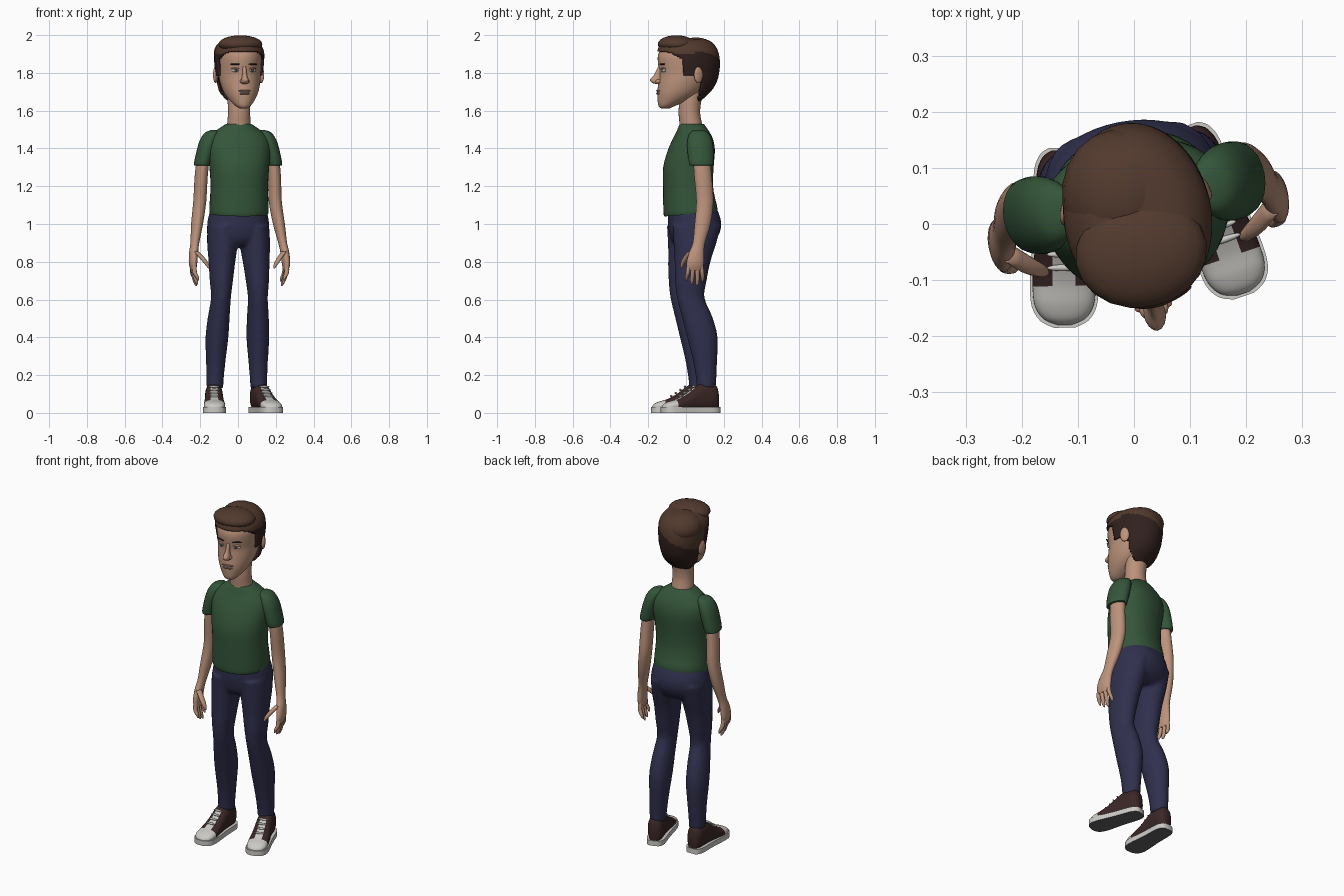
import bpy, bmesh, math
from mathutils import Matrix, Vector

if "Cube" in bpy.data.objects:
    bpy.data.objects.remove(bpy.data.objects["Cube"])

COLORS = {
    "skin": (0.50, 0.29, 0.20), "shirt_green": (0.035, 0.092, 0.042), "denim_navy": (0.029, 0.029, 0.075),
    "hair_brown": (0.085, 0.042, 0.027), "hair_dark": (0.030, 0.015, 0.013), "shoe_brown": (0.042, 0.020, 0.019),
    "off_white": (0.60, 0.59, 0.56), "sole_grey": (0.12, 0.12, 0.12), "iris_green": (0.05, 0.07, 0.05),
    "lip_rose": (0.30, 0.13, 0.10)}
MATS = {}
for key, c in COLORS.items():
    MATS[key] = bpy.data.materials.new(key)
    MATS[key].diffuse_color = (*c, 1)

# The whole figure is turned slightly about its vertical axis
TURN = Matrix.Translation((0, .05, 0)) @ Matrix.Rotation(math.radians(10), 4, 'Z') @ Matrix.Translation((0, -.05, 0))


def finish(name, bm, mats, rule=None, angle=50):
    bmesh.ops.recalc_face_normals(bm, faces=bm.faces)
    bm.normal_update()
    for f in bm.faces:
        f.smooth = True
        if rule:
            f.material_index = rule(f.calc_center_median(), f.normal)
    me = bpy.data.meshes.new(name)
    bm.to_mesh(me)
    bm.free()
    for m in mats:
        me.materials.append(MATS[m])
    me.set_sharp_from_angle(angle=math.radians(angle))
    me.transform(TURN)
    ob = bpy.data.objects.new(name, me)
    bpy.context.scene.collection.objects.link(ob)
    return ob


def spline(rings, sub):
    """Catmull-Rom through ring parameters."""
    out = []
    for i in range(len(rings) - 1):
        a, b = rings[max(i - 1, 0)], rings[i]
        c, d = rings[i + 1], rings[min(i + 2, len(rings) - 1)]
        for k in range(sub):
            t = k / sub
            out.append([.5 * (2 * q + (r - p) * t + (2 * p - 5 * q + 4 * r - s) * t * t
                              + (3 * q - p - 3 * r + s) * t ** 3) for p, q, r, s in zip(a, b, c, d)])
    return out + [list(rings[-1])]


def loft(bm, rings, sides=24, axis='z', p=1.0, sub=3, cap=True):
    """Rings are (x, y, z, radius_a, radius_b), across the given axis."""
    rows = []
    for x, y, z, ra, rb in spline(rings, sub):
        row = []
        for i in range(sides):
            t = 2 * math.pi * i / sides
            u = math.copysign(abs(math.cos(t)) ** p, math.cos(t)) * max(ra, .001)
            v = math.copysign(abs(math.sin(t)) ** p, math.sin(t)) * max(rb, .001)
            row.append(bm.verts.new((x + u, y + v, z) if axis == 'z' else (x + u, y, z + v)))
        rows.append(row)
    for a, b in zip(rows, rows[1:]):
        for i in range(sides):
            j = (i + 1) % sides
            bm.faces.new((a[i], a[j], b[j], b[i]))
    if cap:
        bm.faces.new(rows[0])
        bm.faces.new(rows[-1])


def part(name, rings, mat, side=1, **kw):
    bm = bmesh.new()
    loft(bm, [(side * r[0], *r[1:]) for r in rings], **kw)
    return finish(name, bm, [mat])


def blob(name, loc, size, mat, rot=0):
    bm = bmesh.new()
    bmesh.ops.create_uvsphere(bm, u_segments=20, v_segments=12, radius=1, matrix=Matrix.Translation(loc)
                              @ Matrix.Rotation(rot, 4, 'Z') @ Matrix.Diagonal((*size, 1)))
    return finish(name, bm, [mat])


def profile(rows):
    """(z, front_y, back_y, half_width) -> rings."""
    return [(0, (f + b) / 2, z, w, (b - f) / 2) for z, f, b, w in rows]


# Head, neck, nose
part("head", profile([(1.612, -.135, -.09, .018), (1.625, -.148, -.06, .040), (1.66, -.153, .02, .070),
                      (1.70, -.154, .08, .092), (1.75, -.148, .12, .106), (1.80, -.143, .15, .112),
                      (1.85, -.150, .16, .115), (1.90, -.148, .155, .113), (1.95, -.11, .12, .085),
                      (1.965, -.03, .04, .02)]), "skin", sides=40)
part("neck", [(0, .03, 1.47, .066, .066), (0, .025, 1.53, .062, .060), (0, .017, 1.60, .059, .057),
              (0, .03, 1.70, .062, .06)], "skin")
part("nose", [(0, -.138, 1.835, .010, .012), (0, -.150, 1.79, .012, .022), (0, -.160, 1.765, .019, .034),
              (0, -.156, 1.748, .020, .028), (0, -.146, 1.740, .010, .012)], "skin", sides=16)

# Hair shell: trimmed along the hairline, split into a lighter top and darker sides
bm = bmesh.new()
loft(bm, profile([(1.65, -.08, .075, .080), (1.70, -.10, .13, .106), (1.75, -.13, .162, .118),
                  (1.80, -.14, .176, .124), (1.86, -.15, .180, .131), (1.92, -.152, .168, .128),
                  (1.96, -.13, .14, .100), (1.978, -.09, .10, .06), (1.982, .0, .02, .01)]), sides=72, sub=8)


def hair_kept(c):
    if c.z > 1.915:
        return True
    if c.z > 1.87:
        return c.y > -.04 - (c.z - 1.87) * 1.8
    if c.z > 1.785:
        return c.y > -.04
    return c.y > .06


bmesh.ops.delete(bm, geom=[f for f in bm.faces if not hair_kept(f.calc_center_median())], context='FACES')
ob = finish("hair", bm, ["hair_dark", "hair_brown"],
            lambda c, n: int(c.z > (1.90 if c.y < .03 else 1.85 + .5 * c.x)))
mod = ob.modifiers.new("thickness", 'SOLIDIFY')
mod.thickness, mod.offset = .012, -1
blob("hair_quiff", (-.005, -.052, 1.952), (.118, .098, .047), "hair_brown")
blob("hair_crown", (-.02, .055, 1.905), (.108, .118, .083), "hair_brown")

# Face details and ears
for s, tag in ((1, "left"), (-1, "right")):
    blob(f"eye_{tag}", (s * .046, -.130, 1.813), (.019, .008, .0095), "off_white", s * .3)
    blob(f"iris_{tag}", (s * .045, -.1365, 1.813), (.0085, .004, .0085), "iris_green", s * .3)
    blob(f"upper_lid_{tag}", (s * .046, -.132, 1.823), (.022, .009, .0045), "skin", s * .3)
    blob(f"eyebrow_{tag}", (s * .048, -.136, 1.846), (.027, .006, .0045), "hair_dark", s * .38)
    blob(f"nostril_wing_{tag}", (s * .016, -.153, 1.755), (.010, .016, .010), "skin")
    blob(f"ear_{tag}", (s * .122, .045, 1.79), (.012, .027, .044), "skin", s * .4)
blob("upper_lip", (0, -.150, 1.705), (.034, .010, .005), "lip_rose")
blob("teeth", (0, -.149, 1.698), (.026, .009, .005), "off_white")
blob("lower_lip", (0, -.150, 1.690), (.028, .010, .006), "lip_rose")

# Shirt body with a slanted hem
bm = bmesh.new()
loft(bm, [(0, .025, 1.055, .148, .132), (0, .024, 1.06, .156, .141), (0, .018, 1.12, .155, .138),
          (0, .010, 1.2, .152, .131), (0, .012, 1.3, .158, .132), (0, .028, 1.39, .168, .122),
          (0, .036, 1.45, .160, .103), (0, .036, 1.49, .125, .084), (0, .032, 1.518, .085, .070),
          (0, .030, 1.53, .066, .062)], sides=40, p=.92)
for v in bm.verts:
    if v.co.z < 1.12:
        v.co.z += (v.co.y - .02) * .1
finish("shirt", bm, ["shirt_green"])

for s, tag in ((1, "left"), (-1, "right")):
    # Sleeve and arm
    part(f"sleeve_{tag}", [(.128, .045, 1.498, .012, .02), (.140, .045, 1.485, .036, .048),
                           (.158, .045, 1.445, .046, .066), (.175, .046, 1.39, .046, .070),
                           (.192, .048, 1.32, .044, .066), (.193, .048, 1.31, .038, .058)], "shirt_green", s)
    part(f"arm_{tag}", [(.186, .05, 1.36, .034, .046), (.197, .056, 1.25, .034, .047), (.203, .065, 1.12, .034, .046),
                        (.220, .050, 1.00, .031, .043), (.236, .027, .90, .023, .033), (.245, .013, .85, .023, .040),
                        (.250, .004, .79, .021, .047), (.248, .002, .755, .013, .040)], "skin", s)
    # Four fingers and a thumb
    for i in range(4):
        y, tip = -.030 + .022 * i, (.70, .68, .672, .695)[i]
        part(f"finger_{i + 1}_{tag}", [(.248, y, .79, .012, .011), (.248, y * 1.15, .745, .012, .0115),
                                       (.236, y * 1.3, tip + .02, .010, .010), (.229, y * 1.3, tip, .004, .004)],
             "skin", s, sides=10)
    part(f"thumb_{tag}", [(.238, -.012, .855, .014, .018), (.212, -.035, .825, .015, .017),
                          (.187, -.052, .79, .012, .012), (.176, -.058, .765, .004, .004)], "skin", s, sides=12)

# Trousers: hips and both legs fused into one smooth surface
bm = bmesh.new()
loft(bm, [(0, .030, 1.10, .140, .122), (0, .042, 1.04, .158, .136), (0, .046, .98, .165, .138),
          (0, .040, .92, .158, .118), (0, .032, .885, .12, .08)], sides=40, p=.92)
for s in (1, -1):
    loft(bm, [(s * x, y, z, a, b) for x, y, z, a, b in (
        (.085, .042, .99, .078, .130), (.087, .032, .90, .080, .115), (.092, .018, .80, .070, .096),
        (.097, .008, .70, .061, .085), (.099, .007, .61, .052, .074), (.105, .040, .51, .057, .082),
        (.110, .068, .40, .060, .082), (.114, .082, .27, .051, .064), (.117, .087, .18, .046, .054),
        (.118, .088, .13, .045, .052))])
ob = finish("trousers", bm, ["denim_navy"])
mod = ob.modifiers.new("fuse", 'REMESH')
mod.mode, mod.voxel_size, mod.use_smooth_shade = 'VOXEL', .01, True
mod = ob.modifiers.new("soften", 'SMOOTH')
mod.factor, mod.iterations = .5, 6

# Shoes: (y, half width, height) along the foot, heel to toe
FOOT = [(.154, .018, .10), (.143, .034, .140), (.115, .045, .158), (.06, .047, .157), (.02, .048, .135),
        (-.03, .052, .098), (-.08, .056, .072), (-.12, .053, .060), (-.145, .038, .048), (-.157, .014, .034)]


def shoe_color(c, n):
    if c.y < -.085:
        return 1
    return int(abs(c.x) < .021 and c.y < .02 and n.z > .3)


for s, tag in ((1, "left"), (-1, "right")):
    place = Matrix.Translation((s * .137, 0, 0)) @ Matrix.Rotation(s * math.radians(9), 4, 'Z')
    bm = bmesh.new()
    loft(bm, [(0, y, h / 2 + .006, w, h / 2 - .006) for y, w, h in FOOT], sides=40, axis='y', p=.85, sub=6)
    ob = finish(f"shoe_{tag}", bm, ["shoe_brown", "off_white"], shoe_color)
    ob.data.transform(TURN @ place @ TURN.inverted())
    # Sole with pale rim and dark tread
    bm = bmesh.new()
    edge = spline([(y * 1.03, w + .005) for y, w, h in FOOT], 3)
    outline = [(w, y) for y, w in edge] + [(-w, y) for y, w in reversed(edge)]
    low = bm.faces.new([bm.verts.new((x, y, 0)) for x, y in outline])
    up = bmesh.ops.extrude_face_region(bm, geom=[low], use_keep_orig=True)["geom"]
    bmesh.ops.translate(bm, vec=(0, 0, .03), verts=[g for g in up if isinstance(g, bmesh.types.BMVert)])
    ob = finish(f"sole_{tag}", bm, ["off_white", "sole_grey"], lambda c, n: int(c.z < .002))
    ob.data.transform(TURN @ place @ TURN.inverted())
    # Lace bars across the tongue
    for i in range(4):
        y = -.055 + .024 * i
        ob = blob(f"lace_{i + 1}_{tag}", (0, y, .089 + .0165 * i), (.030, .006, .006), "off_white")
        ob.data.transform(TURN @ place @ TURN.inverted())

for m in bpy.data.materials:
    if m.users and not m.is_grease_pencil:
        m.use_nodes = True
        m.node_tree.nodes["Principled BSDF"].inputs["Base Color"].default_value = m.diffuse_color
